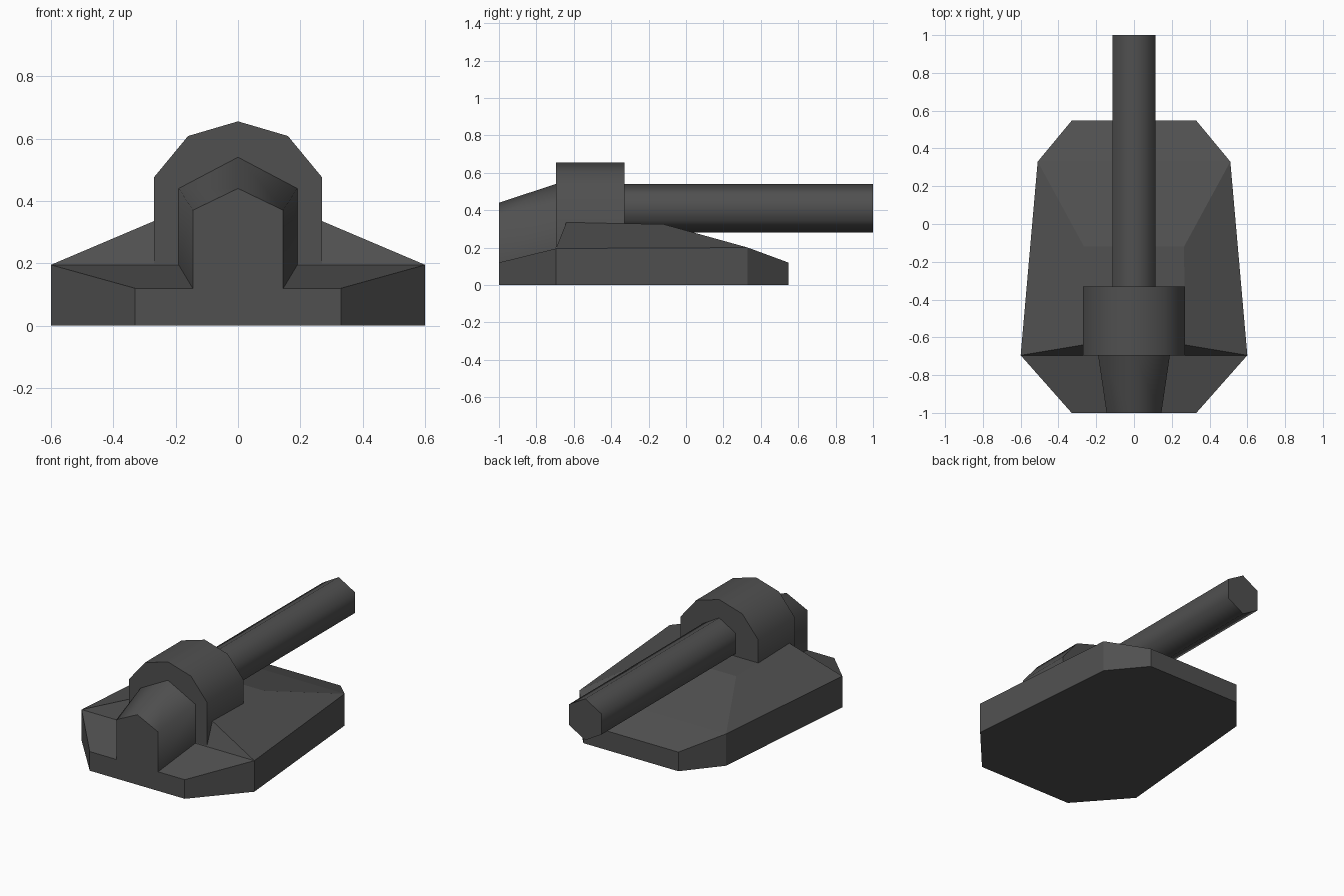
import bpy, math

if "Cube" in bpy.data.objects:
    bpy.data.objects.remove(bpy.data.objects["Cube"])

grey = bpy.data.materials.new("dark_grey")
grey.diffuse_color = (0.08, 0.08, 0.08, 1)
grey.use_nodes = True
grey.node_tree.nodes["Principled BSDF"].inputs["Base Color"].default_value = grey.diffuse_color


def make(name, verts, faces, smooth=None):
    mesh = bpy.data.meshes.new(name)
    mesh.from_pydata(verts, [], faces)
    mesh.materials.append(grey)
    obj = bpy.data.objects.new(name, mesh)
    bpy.context.collection.objects.link(obj)
    bpy.ops.object.select_all(action='DESELECT')
    bpy.context.view_layer.objects.active = obj
    obj.select_set(True)
    bpy.ops.object.mode_set(mode='EDIT')
    bpy.ops.mesh.select_all(action='SELECT')
    bpy.ops.mesh.normals_make_consistent(inside=False)
    bpy.ops.object.mode_set(mode='OBJECT')
    if smooth:
        bpy.ops.object.shade_smooth_by_angle(angle=math.radians(smooth))
    return obj


def loft(name, y0, prof0, y1, prof1, smooth):
    """Bridge two (x, z) profiles and cap both ends."""
    n = len(prof0)
    verts = [(x, y0, z) for x, z in prof0] + [(x, y1, z) for x, z in prof1]
    faces = [(i, (i + 1) % n, n + (i + 1) % n, n + i) for i in range(n)]
    faces += [tuple(range(n)), tuple(range(n, 2 * n))]
    return make(name, verts, faces, smooth)


def mirrored(half):
    """Complete a profile given from the bottom right up to the centre."""
    return half + [(-x, z) for x, z in reversed(half) if x > 0]


# hull: eight-sided outline with a varying rim height and a raised deck
side = [(0.33, -1, 0.12), (0.6, -0.695, 0.195), (0.51, 0.33, 0.2), (0.33, 0.547, 0.12)]
outline = side + [(-x, y, z) for x, y, z in reversed(side)]
verts = [(x, y, 0) for x, y, z in outline] + outline
verts += [(0.27, -0.64, 0.335), (0.265, -0.12, 0.325),
          (-0.265, -0.12, 0.325), (-0.27, -0.64, 0.335)]
faces = [(i, (i + 1) % 8, 8 + (i + 1) % 8, 8 + i) for i in range(8)]
faces += [tuple(range(8)),
          (8, 9, 14, 15),                  # rear deck
          (9, 16, 19, 14),                 # step up to raised deck
          (16, 17, 18, 19),                # raised deck
          (9, 10, 17, 16), (14, 19, 18, 13),   # side slopes
          (10, 13, 18, 17), (10, 11, 12, 13)]  # nose slope
make("hull", verts, faces)

# turret: half-decagon top on straight sides
turret = mirrored([(0.27, 0.2), (0.27, 0.475), (0.16, 0.608), (0, 0.655)])
loft("turret", -0.695, turret, -0.33, turret, 40)

# tapered housing behind the turret
loft("rear_housing",
     -1, mirrored([(0.145, 0.12), (0.145, 0.37), (0, 0.44)]),
     -0.695, mirrored([(0.19, 0.195), (0.19, 0.44), (0, 0.54)]), 66)

# hexagonal barrel
hexagon = [(0.13 * math.sin(a), 0.41 + 0.13 * math.cos(a))
           for a in (i * math.pi / 3 for i in range(6))]
loft("barrel", -0.35, hexagon, 1, hexagon, 62)
